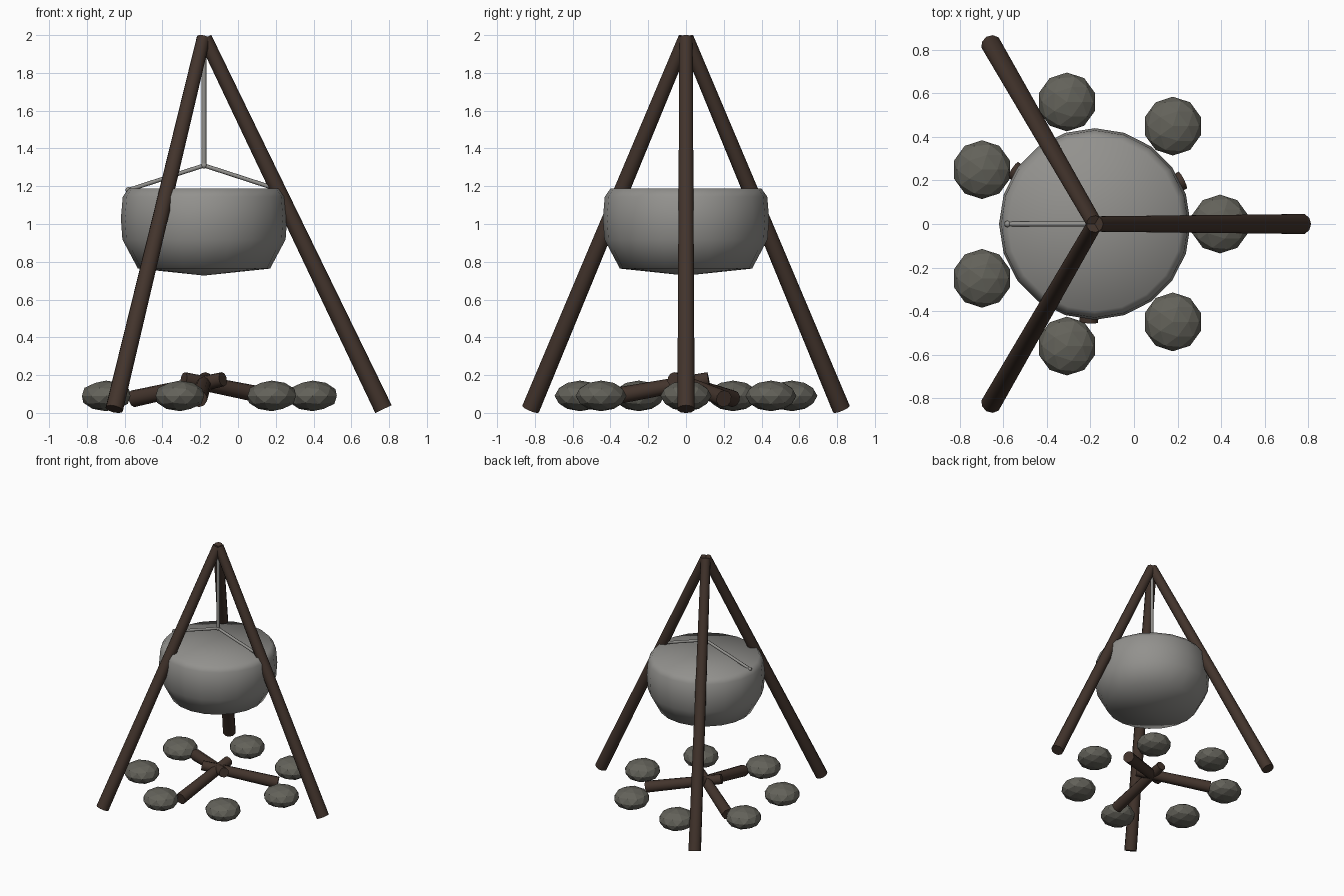
import bpy, math
from mathutils import Vector

cube = bpy.data.objects.get("Cube")
if cube:
    bpy.data.objects.remove(cube, do_unlink=True)

CX = -0.18  # shared axis of tripod, pot and fire


def material(name, rgb):
    m = bpy.data.materials.new(name)
    m.use_nodes = True
    m.diffuse_color = (*rgb, 1)
    bsdf = m.node_tree.nodes["Principled BSDF"]
    bsdf.inputs["Base Color"].default_value = (*rgb, 1)
    bsdf.inputs["Roughness"].default_value = 0.8
    return m


wood = material("dark wood", (0.055, 0.034, 0.025))
iron = material("grey iron", (0.29, 0.285, 0.27))
rock = material("fire stone", (0.125, 0.122, 0.102))


def finish(name, mat, smooth=None):
    ob = bpy.context.object
    ob.name = name
    ob.data.materials.append(mat)
    if smooth:
        bpy.ops.object.shade_smooth_by_angle(angle=math.radians(smooth))
    return ob


def polar(radius, degrees, z):
    a = math.radians(degrees)
    return Vector((CX + radius * math.cos(a), radius * math.sin(a), z))


def rod(name, start, end, r1, r2, mat, sides=8, smooth=None):
    """Tapered rod between two points."""
    d = end - start
    bpy.ops.mesh.primitive_cone_add(
        vertices=sides, radius1=r1, radius2=r2, depth=d.length,
        location=(start + end) / 2,
        rotation=d.to_track_quat('Z', 'Y').to_euler())
    return finish(name, mat, smooth)


# Tripod legs
for i in range(3):
    rod(f"tripod_leg_{i + 1}", polar(0.95, 120 * i, 0.02), polar(0.005, 120 * i, 1.985),
        0.048, 0.037, wood, sides=10, smooth=40)

# Cauldron, turned from a profile of (radius, height)
profile = [(0, 0.727), (0.35, 0.764), (0.432, 0.918), (0.44, 1.03),
           (0.43, 1.145), (0.40, 1.187), (0, 1.187)]
SEG = 20
verts, faces, rings = [], [], []
for r, z in profile:
    n = 1 if r == 0 else SEG
    rings.append([len(verts) + k for k in range(n)])
    verts += [polar(r, 360 * k / SEG, z) for k in range(n)]
for low, high in zip(rings, rings[1:]):
    for k in range(SEG):
        j = (k + 1) % SEG
        quad = [low[k % len(low)], low[j % len(low)],
                high[j % len(high)], high[k % len(high)]]
        faces.append(list(dict.fromkeys(quad)))
mesh = bpy.data.meshes.new("cauldron")
mesh.from_pydata(verts, [], faces)
pot = bpy.data.objects.new("cauldron", mesh)
bpy.context.collection.objects.link(pot)
mesh.materials.append(iron)
mesh.shade_smooth()

# Hanging rod, two handle arms and their end knobs
hook = Vector((CX, 0, 1.31))
rod("hanging_rod", hook, Vector((CX, 0, 1.95)), 0.012, 0.012, iron, smooth=60)
bpy.ops.mesh.primitive_uv_sphere_add(segments=8, ring_count=6, radius=0.017, location=hook)
finish("handle_joint", iron, 60)
for side, angle in (("left", 0), ("right", 180)):
    tip = polar(0.4, angle, 1.18)
    rod(f"handle_arm_{side}", tip, hook, 0.011, 0.011, iron, smooth=60)
    bpy.ops.mesh.primitive_uv_sphere_add(segments=8, ring_count=6, radius=0.016, location=tip)
    finish(f"handle_knob_{side}", iron, 60)

# Fire logs leaning over the middle
for i in range(3):
    a = 26.5 + 120 * i
    rod(f"fire_log_{i + 1}", polar(0.45, a, 0.075), polar(-0.12, a, 0.178),
        0.045, 0.038, wood, sides=10, smooth=40)

# Ring of flattened stones
for i in range(7):
    bpy.ops.mesh.primitive_ico_sphere_add(
        subdivisions=2, radius=0.135, location=polar(0.575, 360 * i / 7, 0.09))
    bpy.context.object.scale.z = 0.6
    finish(f"fire_stone_{i + 1}", rock)
